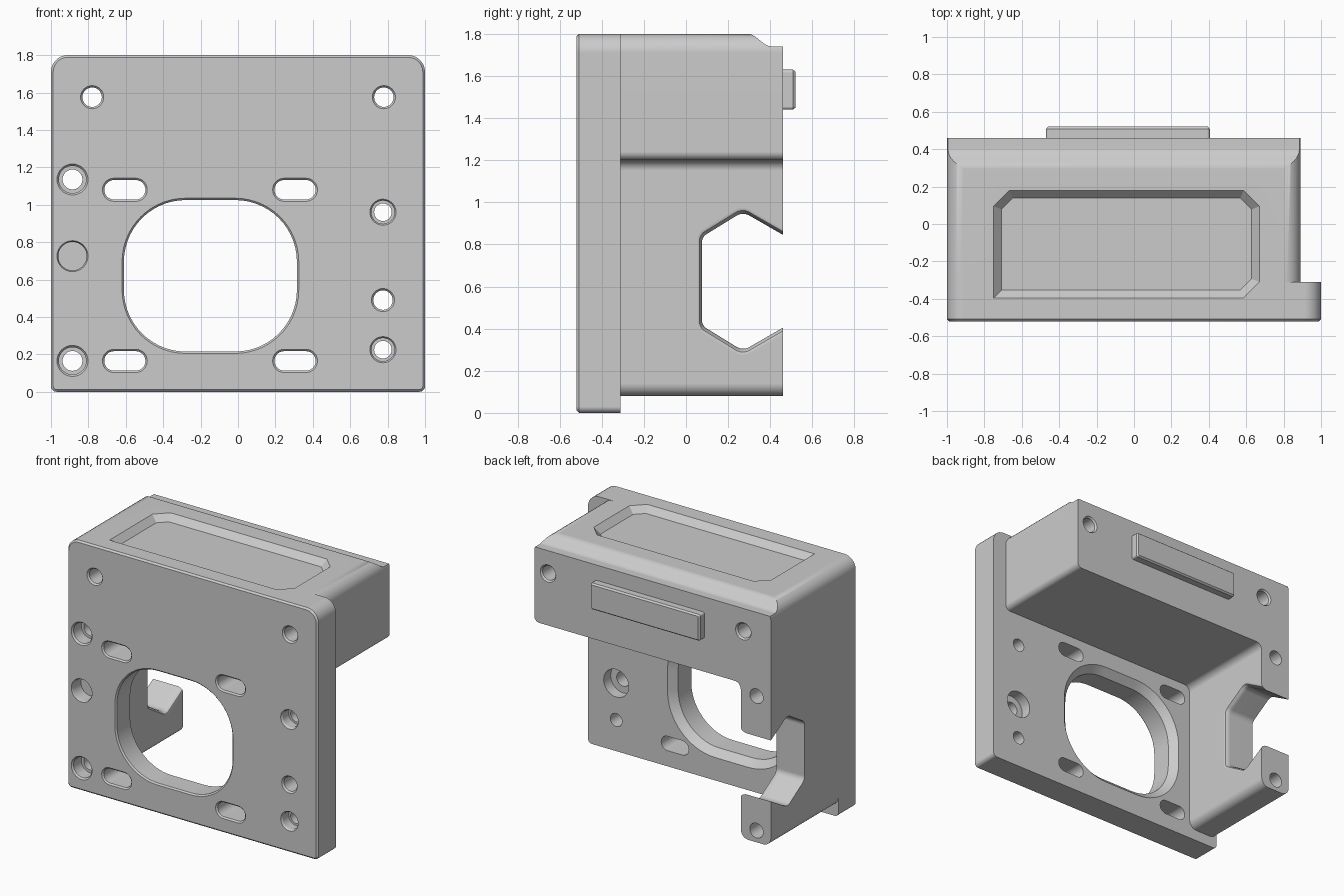
import bpy, bmesh, math
from mathutils import Vector

if "Cube" in bpy.data.objects:
    bpy.data.objects.remove(bpy.data.objects["Cube"])

GREY = (0.6, 0.6, 0.6, 1)
grey = bpy.data.materials.new("plain grey")
grey.use_nodes = True
grey.diffuse_color = GREY
grey.node_tree.nodes["Principled BSDF"].inputs["Base Color"].default_value = GREY

FRONT, BACK, REAR, TOP = -0.52, -0.31, 0.46, 1.8


def rounded(corners, steps=7):
    """Outline from (u, v, radius) corners, each turned into an arc."""
    out = []
    for i, (u, v, r) in enumerate(corners):
        p = Vector((u, v))
        if r == 0:
            out.append(p)
            continue
        a = (Vector(corners[i - 1][:2]) - p).normalized()
        b = (Vector(corners[(i + 1) % len(corners)][:2]) - p).normalized()
        half = a.angle(b) / 2
        middle_dir = (a + b).normalized()
        centre = p + middle_dir * (r / math.sin(half))
        # Unit directions from the arc centre to both tangent points
        start = (a / math.tan(half) - middle_dir / math.sin(half)).normalized()
        end = (b / math.tan(half) - middle_dir / math.sin(half)).normalized()
        sweep = start.angle(end)
        for k in range(steps + 1):
            t = k / steps
            d = (start * math.sin((1 - t) * sweep) + end * math.sin(t * sweep)) / math.sin(sweep)
            out.append(centre + d * r)
    return out


def box(u0, u1, v0, v1, r_low, r_high=None, grow=0.0, steps=7):
    """Rounded rectangle, optionally grown outward."""
    lo, hi = r_low + grow, (r_low if r_high is None else r_high) + grow
    u0, u1, v0, v1 = u0 - grow, u1 + grow, v0 - grow, v1 + grow
    return rounded([(u0, v0, lo), (u1, v0, lo), (u1, v1, hi), (u0, v1, hi)], steps)


def circle(u, v, r, n=32):
    return [Vector((u + r * math.cos(math.tau * k / n), v + r * math.sin(math.tau * k / n)))
            for k in range(n)]


def loft(bm, axis, rings):
    """Closed solid through (position along axis, outline) rings."""
    place = {"x": lambda p, w: (w, p.x, p.y),
             "y": lambda p, w: (p.x, w, p.y),
             "z": lambda p, w: (p.x, p.y, w)}[axis]
    loops = [[bm.verts.new(place(p, w)) for p in outline] for w, outline in rings]
    faces = [bm.faces.new(loops[0]), bm.faces.new(loops[-1])]
    for a, b in zip(loops, loops[1:]):
        for i in range(len(a)):
            faces.append(bm.faces.new((a[i - 1], a[i], b[i], b[i - 1])))
    bmesh.ops.recalc_face_normals(bm, faces=faces)


def make(name, bm):
    mesh = bpy.data.meshes.new(name)
    bm.to_mesh(mesh)
    bm.free()
    mesh.materials.append(grey)
    obj = bpy.data.objects.new(name, mesh)
    bpy.context.collection.objects.link(obj)
    return obj


def activate(obj):
    bpy.ops.object.select_all(action="DESELECT")
    obj.select_set(True)
    bpy.context.view_layer.objects.active = obj


def combine(obj, other, operation):
    activate(obj)
    mod = obj.modifiers.new(operation.lower(), "BOOLEAN")
    mod.object, mod.operation, mod.solver = other, operation, "EXACT"
    bpy.ops.object.modifier_apply(modifier=mod.name)
    bpy.data.objects.remove(other)


def finish(obj):
    activate(obj)
    bpy.ops.object.shade_smooth_by_angle(angle=math.radians(32))
    obj.modifiers.new("even shading", "WEIGHTED_NORMAL").keep_sharp = True


# Front plate with a small chamfer around its face
bm = bmesh.new()
plate = dict(u0=-1, u1=1, v0=0, v1=TOP, r_low=0.03, r_high=0.09)
loft(bm, "y", [(FRONT, box(**plate, grow=-0.012)), (FRONT + 0.012, box(**plate)),
               (BACK, box(**plate))])
bracket = make("bracket_body", bm)

# Upper block and side wall as one L-shaped profile
bm = bmesh.new()
profile = rounded([(-1, 0.08, 0.06), (-0.76, 0.08, 0.06), (-0.76, 1.2, 0.05),
                   (0.89, 1.2, 0.04), (0.89, TOP, 0.09), (-1, TOP, 0.09)])
loft(bm, "y", [(BACK, profile), (REAR, profile)])
combine(bracket, make("block_and_wall", bm), "UNION")

# All openings gathered in one cutter
bm = bmesh.new()


def hole(x, z, steps):
    loft(bm, "y", [(y, circle(x, z, r)) for y, r in steps])


# Long screw holes through the block
for x in (-0.78, 0.78):
    hole(x, 1.575, [(-0.6, 0.062), (FRONT, 0.062), (-0.508, 0.052),
                    (0.448, 0.052), (REAR, 0.062), (0.6, 0.062)])
# Counterbored holes through the wall, and a blind one between them
for z in (1.135, 0.165):
    hole(-0.885, z, [(-0.6, 0.083), (FRONT, 0.083), (-0.508, 0.073), (-0.42, 0.073),
                     (-0.42, 0.053), (0.6, 0.053)])
hole(-0.885, 0.725, [(-0.6, 0.083), (FRONT, 0.083), (-0.508, 0.076), (-0.42, 0.076)])
# Right-hand plate holes
for z in (0.96, 0.225):
    hole(0.775, z, [(-0.6, 0.07), (FRONT, 0.07), (-0.508, 0.062), (-0.44, 0.062),
                    (-0.44, 0.047), (-0.2, 0.047)])
hole(0.775, 0.49, [(-0.6, 0.062), (FRONT, 0.062), (-0.508, 0.052), (-0.39, 0.052),
                   (-0.39, 0.1), (-0.2, 0.1)])
# Slots
for x in (-0.605, 0.305):
    for z in (0.165, 1.08):
        slot = dict(u0=x - 0.11, u1=x + 0.11, v0=z - 0.052, v1=z + 0.052, r_low=0.0515)
        loft(bm, "y", [(-0.6, box(**slot, grow=0.01)), (FRONT, box(**slot, grow=0.01)),
                       (-0.51, box(**slot)), (-0.2, box(**slot))])
# Large central opening, chamfered at the back
opening = dict(u0=-0.61, u1=0.315, v0=0.215, v1=1.025, r_low=0.33, steps=14)
loft(bm, "y", [(-0.6, box(**opening, grow=0.01)), (FRONT, box(**opening, grow=0.01)),
               (-0.51, box(**opening)), (-0.36, box(**opening)),
               (BACK, box(**opening, grow=0.05)), (-0.2, box(**opening, grow=0.05))])
# Six-sided notch in the wall, eased on the inside
notch = rounded([(0.075, 0.415, 0.05), (0.27, 0.295, 0.06), (0.47, 0.41, 0),
                 (0.6, 0.485, 0), (0.6, 0.765, 0), (0.47, 0.84, 0),
                 (0.27, 0.955, 0.06), (0.075, 0.835, 0.05)])
middle = Vector((0.3, 0.625))
loft(bm, "x", [(x, [middle + (p - middle) * s for p in notch])
               for x, s in ((-1.1, 1), (-0.8, 1), (-0.78, 1.02), (-0.766, 1.05),
                            (-0.76, 1.1), (-0.7, 1.1))])
# Shallow tray in the top with three clipped corners


def tray(inset):
    x0, x1, y0, y1, c = -0.75 + inset, 0.67 - inset, -0.395 + inset, 0.18 - inset, 0.085 - inset * 0.6
    return [Vector(p) for p in ((x0, y0), (x1 - c, y0), (x1, y0 + c), (x1, y1 - c),
                                (x1 - c, y1), (x0 + c, y1), (x0, y1 - c))]


loft(bm, "z", [(1.9, tray(0)), (TOP, tray(0)), (TOP - 0.045, tray(0.042))])
# Curved step along the rear top edge
step = [Vector((0.295 + 0.11 * t, TOP - 0.06 * (3 * t * t - 2 * t ** 3)))
        for t in (k / 10 for k in range(11))]
step += [Vector((0.6, 1.74)), Vector((0.6, 1.95)), Vector((0.295, 1.95))]
loft(bm, "x", [(-1.2, step), (1.2, step)])

cutter = make("opening_cutter", bm)
cutter.hide_render = True
combine(bracket, cutter, "DIFFERENCE")
finish(bracket)

# Raised bar on the rear face
bm = bmesh.new()
bar = dict(u0=-0.47, u1=0.405, v0=1.44, v1=1.63, r_low=0.015)
loft(bm, "y", [(REAR, box(**bar)), (0.508, box(**bar)), (0.52, box(**bar, grow=-0.01))])
finish(make("rear_bar", bm))
